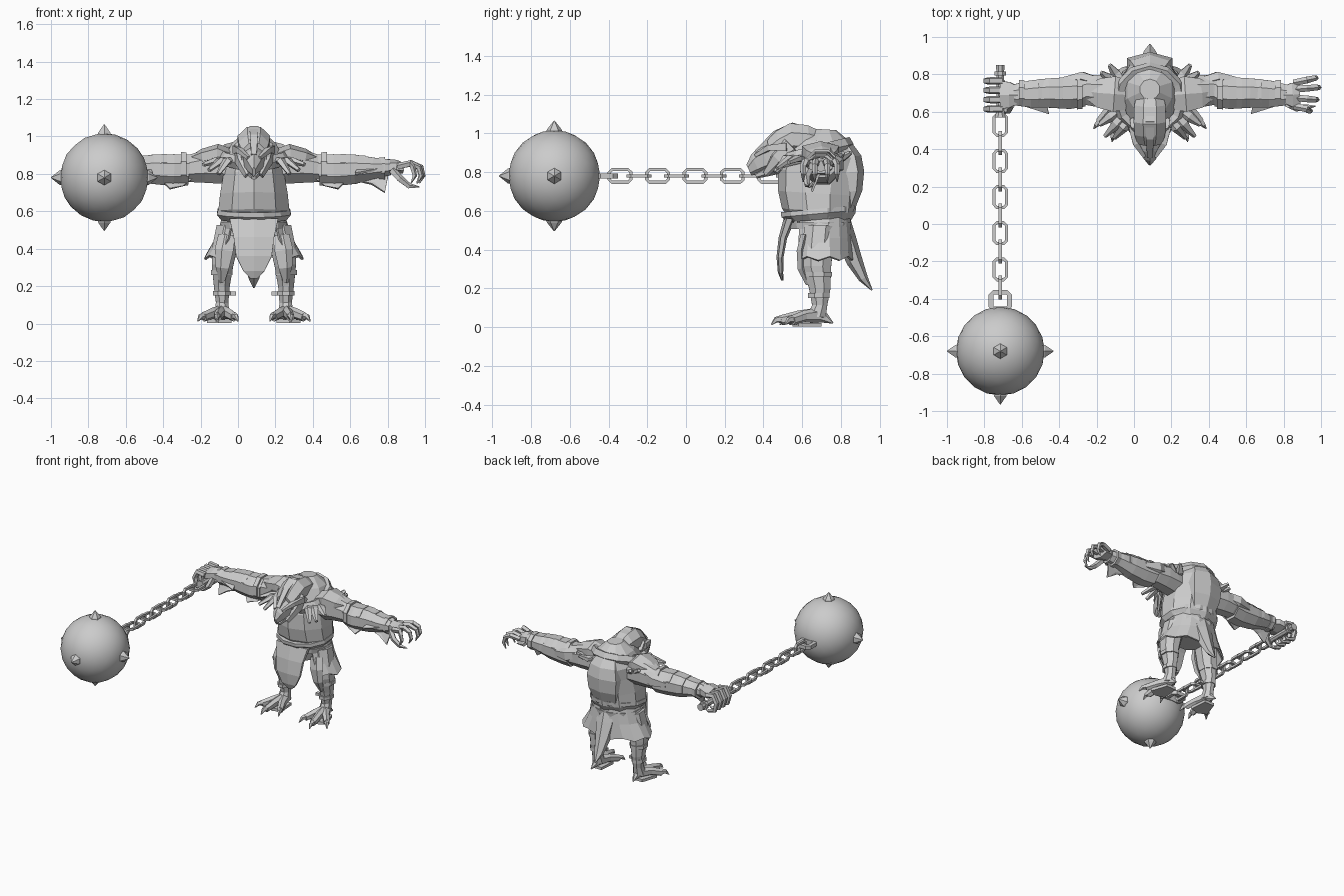
import bpy, bmesh, math
from mathutils import Vector
from math import sin, cos, pi, radians

CX = 0.085  # body centre line
grey = bpy.data.materials.new("plain grey")
grey.diffuse_color = (0.6, 0.6, 0.6, 1)
X, Y, Z = Vector((1, 0, 0)), Vector((0, 1, 0)), Vector((0, 0, 1))


def finish(name, bm, x=0.0, mirror=False, smooth=False):
    bmesh.ops.recalc_face_normals(bm, faces=bm.faces)
    me = bpy.data.meshes.new(name)
    bm.to_mesh(me)
    bm.free()
    me.materials.append(grey)
    for p in me.polygons:
        p.use_smooth = smooth
    ob = bpy.data.objects.new(name, me)
    bpy.context.collection.objects.link(ob)
    ob.location.x = x
    if mirror:
        ob.modifiers.new("mirror", 'MIRROR').use_mirror_merge = False
    return ob


def strand(bm, rings, sides=6, ref=None, flat=False, closed=False):
    """Skin elliptical rings (x, y, z, half width, half height) along a path."""
    pts = [Vector(r[:3]) for r in rings]
    n = len(pts)
    whole = (pts[-1] - pts[0]).normalized()
    if ref is None:
        ref = Y if abs(whole.z) > 0.75 else Z
    loops = []
    for i, r in enumerate(rings):
        if closed:
            t = pts[(i + 1) % n] - pts[i - 1]
        else:
            t = whole if flat else pts[min(i + 1, n - 1)] - pts[max(i - 1, 0)]
        t = t.normalized()
        u = ref.cross(t).normalized()
        v = t.cross(u)
        b = r[4] if len(r) > 4 else r[3]
        ang = [2 * pi * (k + 0.5) / sides for k in range(sides)]
        loops.append([bm.verts.new(pts[i] + u * r[3] * cos(a) + v * b * sin(a)) for a in ang])
    for i in range(n if closed else n - 1):
        A, B = loops[i], loops[(i + 1) % n]
        for k in range(sides):
            m = (k + 1) % sides
            bm.faces.new((A[k], A[m], B[m], B[k]))
    if not closed:
        bm.faces.new(loops[0][::-1])
        bm.faces.new(loops[-1])


def part(name, strands, sides=6, body=True, mirror=False, **kw):
    bm = bmesh.new()
    for s in strands:
        strand(bm, s, sides, **kw)
    return finish(name, bm, CX if body else 0, mirror)


def plate(name, outlines, thick=0.012, mirror=False):
    """Thin slabs from point outlines, fanned about their middle."""
    bm = bmesh.new()
    for o in outlines:
        vs = [bm.verts.new(p) for p in o]
        mid = bm.verts.new(sum((Vector(p) for p in o), Vector()) / len(o))
        for k in range(len(vs)):
            bm.faces.new((vs[k], vs[(k + 1) % len(vs)], mid))
    ob = finish(name, bm, CX, mirror)
    m = ob.modifiers.new("thickness", 'SOLIDIFY')
    m.thickness, m.offset = thick, 0
    return ob


# --- spiked ball ---
BX, BY, BZ = -0.715, -0.68, 0.78
bm = bmesh.new()
bmesh.ops.create_icosphere(bm, subdivisions=3, radius=0.237)
ball = finish("ball", bm, smooth=True)
ball.location = (BX, BY, BZ)
spikes = []
for d in (X, -X, Z, -Z, -Y):
    c = Vector((BX, BY, BZ))
    spikes.append([(*(c + d * 0.215), 0.045), (*(c + d * 0.24), 0.038), (*(c + d * 0.285), 0.002)])
part("ball_spikes", spikes, 6, body=False)

# --- chain: alternating links, mount and grip ---
def link(y, half, wide, upright, r):
    c = 0.015
    flat = [(-wide, half - c), (-wide + c, half), (wide - c, half), (wide, half - c)]
    flat += [(-a, -b) for a, b in flat]
    return [(BX, y + b, BZ + a, r) if upright else (BX + a, y + b, BZ, r) for a, b in flat]

part("chain_flat_links", [link(0.53 - 0.193 * i, 0.056, 0.033, False, 0.012) for i in range(5)]
     + [link(-0.41, 0.045, 0.05, False, 0.019)], 4, body=False, ref=Z, closed=True)
part("chain_upright_links", [link(0.432 - 0.193 * i, 0.056, 0.033, True, 0.012) for i in range(5)],
     4, body=False, ref=X, closed=True)
part("chain_grip", [[(BX, 0.57, BZ, 0.03), (BX, 0.61, BZ, 0.022), (BX, 0.8, BZ, 0.022)],
                    [(BX, 0.795, BZ, 0.033), (BX, 0.815, BZ, 0.033)],
                    [(BX, 0.815, BZ, 0.022), (BX, 0.85, BZ, 0.026)]], 8, body=False)

# --- torso, belt and back ---
part("torso", [[(0, .69, .54, .165, .15), (0, .685, .6, .2, .19), (0, .68, .69, .19, .205),
                (0, .69, .8, .17, .215), (0, .705, .88, .165, .2), (0, .715, .96, .125, .14),
                (0, .72, 1.02, .055, .055)]], 10, flat=True)
part("belly_band", [[(0, .685, .555, .18, .165), (0, .68, .585, .205, .195), (0, .68, .61, .2, .198)]],
     12, flat=True)
part("belt", [[(0, .69, .505, .18, .165), (0, .69, .54, .185, .17)]], 12, flat=True)
part("back_plate", [[(0, .82, .6, .1, .05), (0, .85, .7, .13, .06), (0, .855, .8, .14, .065),
                     (0, .84, .88, .12, .065), (0, .79, .97, .07, .05)]], 6, flat=True)

# --- skirt: open at the front and behind ---
bm = bmesh.new()
rows = [(.57, .17, .15), (.46, .205, .16), (.345, .268, .165)]
grid = [[bm.verts.new((a * cos(t), .70 + b * sin(t), z + (.02 * (k % 2) if z < .4 else 0)))
         for k, t in enumerate(radians(-48 + 21 * j) for j in range(7))] for z, a, b in rows]
for A, B in zip(grid, grid[1:]):
    for k in range(6):
        bm.faces.new((A[k], A[k + 1], B[k + 1], B[k]))
skirt = finish("skirt_side", bm, CX, True)
skirt.modifiers.new("thickness", 'SOLIDIFY').thickness = 0.012
part("hips", [[(0, .69, .42, .1, .09), (0, .69, .55, .15, .13)]], 8, flat=True)
part("front_apron", [[(0, .535, .56, .15, .03), (0, .5, .46, .125, .022), (0, .485, .36, .11, .018),
                      (0, .488, .28, .065, .014), (0, .497, .24, .02, .006)]], 6, flat=True)
part("tail", [[(0, .80, .58, .08, .04), (0, .83, .45, .075, .05), (0, .87, .34, .055, .042),
               (0, .915, .25, .035, .025), (0, .96, .19, .004, .004)]], 6, flat=True)

# --- head, hood and beak ---
part("hood", [[(0, .72, .95, .07, .06), (0, .64, .965, .09, .085), (0, .55, .97, .094, .09),
               (0, .48, .935, .088, .085), (0, .43, .90, .07, .07)]], 8, flat=True)
part("hood_crest", [[(0, .66, 1.01, .03, .02), (0, .55, 1.04, .034, .022), (0, .46, 1.0, .03, .02),
                     (0, .36, .9, .02, .015)]], 4)
part("beak", [[(0, .48, .885, .075, .085), (0, .41, .87, .06, .07), (0, .36, .84, .038, .055),
               (0, .325, .81, .01, .03)]], 6, flat=True)
part("jaw", [[(0, .52, .84, .06, .04), (0, .43, .81, .045, .03), (0, .36, .78, .014, .014)]], 6)
part("brow", [[(.1, .52, .93, .02, .03), (.075, .43, .925, .022, .02), (.03, .36, .885, .012, .012)]],
     4, mirror=True)
part("hood_cheek", [[(.09, .54, .94, .018, .05), (.082, .47, .87, .015, .04), (.04, .41, .79, .01, .02)]],
     5, mirror=True)

# --- collar, strap and feathers round the shoulders ---
part("collar", [[(.17 * cos(t), .665 + .17 * sin(t), .9 + .045 * sin(t), .03, .038)
                 for t in (2 * pi * k / 12 for k in range(12))]], 5, ref=Z, closed=True)
feathers = []
for x0, y0, x1, y1, z1 in ((.12, .6, .24, .47, .82), (.1, .57, .19, .46, .8), (.15, .62, .27, .53, .85),
                           (.15, .76, .215, .85, .9), (.18, .75, .26, .81, .9)):
    feathers.append([(x0, y0, .87, .025, .02), ((x0 + x1) / 2, (y0 + y1) / 2, .87, .03, .02),
                     (x1, y1, z1, .012, .012)])
part("shoulder_feathers", feathers, 5, mirror=True)

# --- arms ---
part("upper_arm", [[(.09, .7, .83, .09, .09), (.18, .7, .84, .1, .1), (.26, .71, .84, .095, .095),
                    (.34, .715, .83, .085, .08), (.40, .705, .825, .075, .075)]], 8, flat=True, mirror=True)
part("forearm", [[(.35, .71, .82, .088, .09), (.43, .70, .82, .092, .092), (.54, .7, .825, .085, .085),
                  (.64, .695, .83, .078, .062), (.73, .69, .835, .06, .045)]], 8, flat=True, mirror=True)
part("shoulder_pad", [[(.13, .69, .89, .09, .045), (.19, .695, .91, .11, .05), (.27, .7, .89, .09, .045),
                       (.33, .71, .88, .05, .02)]], 6, mirror=True)
part("elbow_guard", [[(.28, .76, .86, .03, .04), (.36, .785, .84, .035, .05), (.46, .77, .83, .02, .03)]],
     5, mirror=True)
part("forearm_wrap", [[(.36 + .31 * k / 3, .7, .83, .092 - .006 * k, .092 - .01 * k),
                       (.39 + .31 * k / 3, .7, .83, .094 - .006 * k, .094 - .01 * k)] for k in range(4)],
     8, mirror=True)
plate("sleeve_tatters", [[(.52, .68, .77), (.72, .69, .80), (.70, .65, .70), (.63, .66, .745)],
                         [(.32, .67, .78), (.5, .68, .77), (.45, .63, .72), (.38, .66, .735)],
                         [(.55, .63, .82), (.7, .64, .83), (.54, .59, .80)]], mirror=True)

# --- open hand ---
part("open_palm", [[(.71, .69, .84, .05, .04), (.76, .69, .84, .075, .035), (.80, .695, .83, .07, .028)]],
     6, flat=True)
fingers = []
for y, fan, reach in ((.63, -.025, .86), (.675, -.01, .895), (.72, .01, .905), (.755, .025, .89)):
    fingers.append([(.77, y, .84, .018), (.84, y + fan * .6, .855, .019), (reach - .012, y + fan, .835, .016),
                    (reach, y + fan, .79, .013), (reach - .02, y + fan, .75, .003)])
fingers.append([(.74, .64, .82, .022), (.78, .62, .775, .02), (.83, .625, .735, .016), (.885, .63, .73, .003)])
part("open_fingers", fingers, 5, ref=Y)

# --- gripping hand ---
part("grip_palm", [[(-.70, .69, .84, .05, .042), (-.75, .69, .84, .08, .04), (-.80, .69, .83, .085, .035)]],
     6, flat=True)
part("grip_fingers", [[(-.79, y, .84, .02), (-.85, y, .85, .021), (-.875, y, .80, .019), (-.86, y, .74, .017),
                       (-.81, y, .725, .012), (-.775, y, .745, .003)] for y in (.615, .665, .715, .765)],
     5, ref=Y)
part("grip_thumb", [[(-.74, .64, .82, .022), (-.755, .61, .77, .02), (-.80, .6, .735, .015),
                     (-.84, .61, .72, .003)]], 5, ref=Y)

# --- legs ---
part("leg", [[(.13, .69, .52, .075, .085), (.155, .68, .41, .072, .085), (.168, .675, .31, .062, .08),
              (.172, .69, .2, .046, .06), (.17, .69, .11, .036, .042), (.17, .67, .05, .045, .055)]],
     8, flat=True, mirror=True)
part("knee_plate", [[(.14, .615, .47, .05, .025), (.155, .595, .39, .055, .025), (.165, .6, .3, .04, .025),
                     (.17, .63, .22, .015, .012)]], 5, mirror=True)
part("leg_straps", [[(.172, .685, z, r, r * 1.2), (.172, .685, z + .025, r, r * 1.2)]
                    for z, r in ((.15, .05), (.26, .062))], 8, flat=True, mirror=True)
part("strap_buckle", [[(.095, .68, .16, .018, .014), (.13, .68, .16, .018, .014)]], 4, mirror=True)

# --- clawed feet ---
toes, claws = [], []
for x, y in ((.105, .53), (.195, .49), (.27, .55)):
    toes.append([(.17, .68, .06, .04, .04), ((.17 + x) / 2, (.67 + y) / 2, .055, .027, .03),
                 (x, y, .035, .022, .026)])
    d = Vector((x - .17, y - .68, 0)).normalized() * .05
    claws.append([(x, y, .04, .018, .022), (x + d.x * .5, y + d.y * .5, .038, .014, .016),
                  (x + d.x, y + d.y, .012, .003, .003)])
toes.append([(.17, .68, .06, .035, .04), (.17, .72, .045, .02, .025), (.175, .76, .02, .003, .003)])
part("toes", toes, 6, mirror=True)
part("toe_claws", claws, 5, mirror=True)
plate("foot_soles", [[(.13, .70, .012), (.21, .70, .012), (.25, .58, .012), (.19, .55, .012), (.12, .57, .012)]],
      .02, mirror=True)
